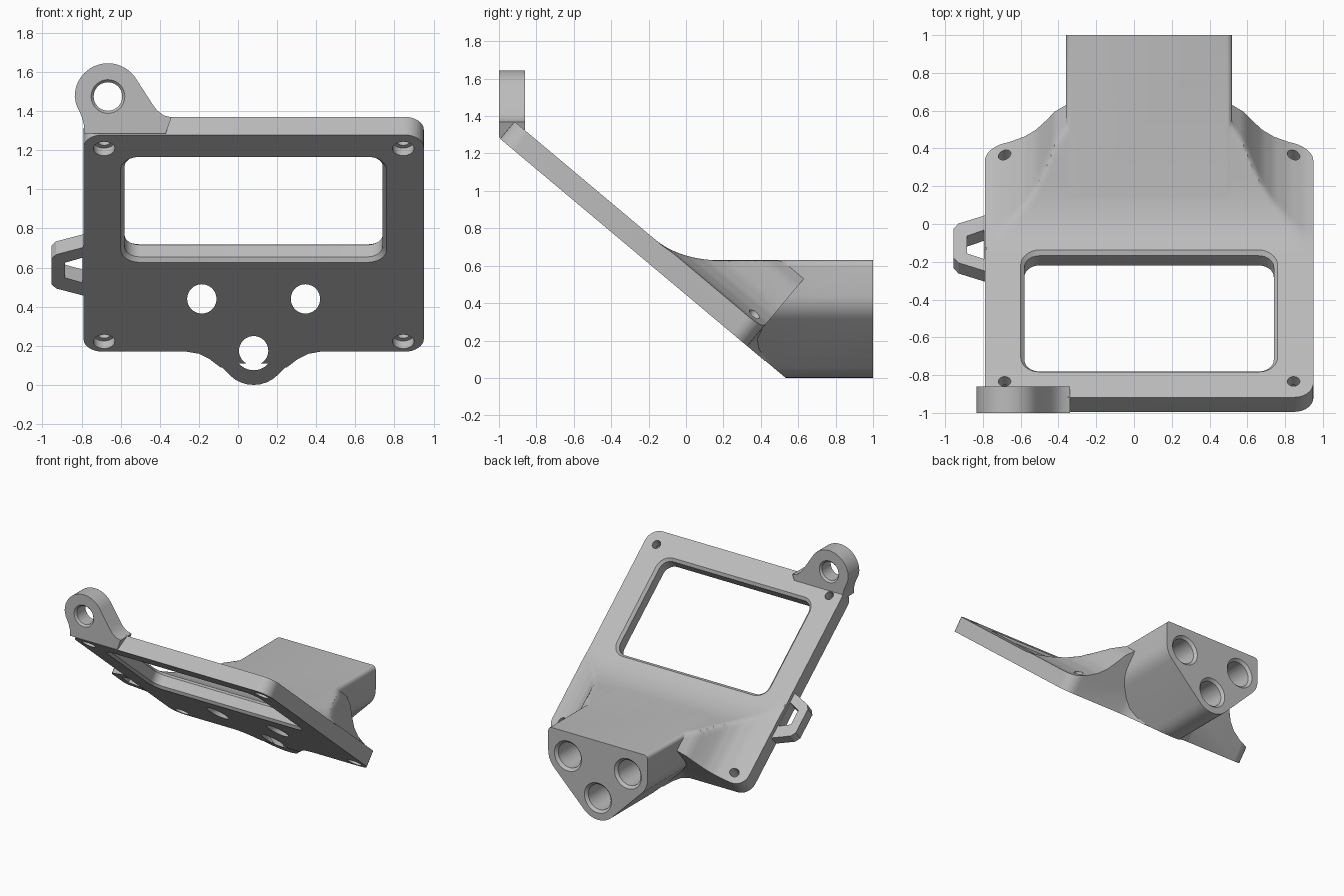
import bpy, bmesh, math

if "Cube" in bpy.data.objects:
    bpy.data.objects.remove(bpy.data.objects["Cube"], do_unlink=True)

grey = bpy.data.materials.new("light_grey")
grey.use_nodes = True
colour = (0.5, 0.5, 0.5, 1)
grey.diffuse_color = colour
grey.node_tree.nodes["Principled BSDF"].inputs["Base Color"].default_value = colour

TILT = math.radians(40)
S, C = math.sin(TILT), math.cos(TILT)
MID = 0.08      # plate centre in x
THICK = 0.12    # plate thickness


def tilted(x, v, h):
    """Plate frame: x across, v up the slope, h out of the upper face."""
    return (x, 0.53 - C * v + S * h, S * v + C * h)


def upright(x, z, y):
    return (x, y, z)


def arc(cx, cy, r, start, end, n=8):
    angles = [math.radians(start + (end - start) * i / n) for i in range(n + 1)]
    return [(cx + r * math.cos(a), cy + r * math.sin(a)) for a in angles]


def circle(cx, cy, r, n=40):
    return arc(cx, cy, r, 0, 360, n)[:-1]


def rounded_rect(x0, x1, y0, y1, r):
    return (arc(x0 + r, y0 + r, r, 180, 270) + arc(x1 - r, y0 + r, r, 270, 360)
            + arc(x1 - r, y1 - r, r, 0, 90) + arc(x0 + r, y1 - r, r, 90, 180))


def loft(name, rings):
    """Closed solid through rings of 3D points."""
    bm = bmesh.new()
    rows = [[bm.verts.new(p) for p in ring] for ring in rings]
    for a, b in zip(rows, rows[1:]):
        for i in range(len(a)):
            j = (i + 1) % len(a)
            bm.faces.new((a[i], a[j], b[j], b[i]))
    bm.faces.new(rows[0])
    bm.faces.new(rows[-1])
    bmesh.ops.recalc_face_normals(bm, faces=bm.faces)
    mesh = bpy.data.meshes.new(name)
    bm.to_mesh(mesh)
    bm.free()
    mesh.materials.append(grey)
    obj = bpy.data.objects.new(name, mesh)
    bpy.context.collection.objects.link(obj)
    return obj


def prism(name, outline, frame, low, high):
    return loft(name, [[frame(x, y, h) for x, y in outline] for h in (low, high)])


def lathe(name, cx, cy, frame, profile):
    return loft(name, [[frame(x, y, h) for x, y in circle(cx, cy, r)] for r, h in profile])


def combine(target, tool, operation):
    mod = target.modifiers.new(tool.name, "BOOLEAN")
    mod.operation, mod.solver, mod.object = operation, "EXACT", tool
    bpy.context.view_layer.objects.active = target
    bpy.ops.object.modifier_apply(modifier=mod.name)
    bpy.data.objects.remove(tool, do_unlink=True)


# Upper surface: flat plate rising into the housing with flared shoulders
FLARE = [(-0.02, 0.7), (0, 0.47), (0.06, 0.415), (0.11, 0.335), (0.16, 0.265),
         (0.22, 0.21), (0.3, 0.165), (0.38, 0.135), (0.46, THICK)]


def flare(d):
    if d <= FLARE[0][0]:
        return FLARE[0][1]
    for (a, p), (b, q) in zip(FLARE, FLARE[1:]):
        if d <= b:
            return p + (q - p) * (d - a) / (b - a)
    return THICK


def height(x, v):
    top, k = (0.628 - S * v) / C, 0.15
    top = max(top, THICK) + max(k - abs(top - THICK), 0) ** 2 / (4 * k)
    side, k = flare(abs(x - MID) - 0.44), 0.02
    soft = max(k - abs(top - side), 0) ** 2 / (4 * k)
    return max(THICK, min(top, side) - soft)


columns = [-0.92 + 0.02 * i for i in range(101)]
levels = [0.05 + 0.02 * i for i in range(54)] + [2.2]
surface = loft("shoulder_surface", [
    [tilted(x, v, height(x, v)) for x in columns]
    + [tilted(columns[-1], v, -0.05), tilted(columns[0], v, -0.05)] for v in levels])

# Plate outline with small fillets running into the housing nose
nose = [(0.25, 0.264), (0.31, 0.25), (0.25 + 0.02, 0.2), (0.17, 0.14)]
nose = [(0.34, 0.264), (0.28, 0.248), (0.225, 0.205), (0.17, 0.14)]
outline = (arc(-0.69, 0.364, 0.1, 180, 270)
           + [(MID - d, v) for d, v in nose] + [(MID + d, v) for d, v in reversed(nose)]
           + arc(0.85, 0.364, 0.1, 270, 360) + arc(0.85, 1.89, 0.1, 0, 90)
           + arc(-0.69, 1.89, 0.1, 90, 180))
plate = prism("sensor_bracket", outline, tilted, 0, 0.9)
combine(plate, surface, "INTERSECT")

# Housing: rounded triangular section, its front cut along the plate's slope
section = (arc(-0.185, 0.44, 0.175, 180, 225) + arc(MID, 0.175, 0.175, 225, 315)
           + arc(0.345, 0.44, 0.175, 315, 360) + arc(0.49, 0.6, 0.03, 0, 90, 4)
           + arc(-0.33, 0.6, 0.03, 90, 180, 4))
housing = loft("housing", [[(x, 0.533 - z * C / S, z) for x, z in section],
                           [(x, 1, z) for x, z in section]])
combine(plate, housing, "UNION")

# Upright mounting ear
ear_outline = ([(-0.788, 1.285), (-0.37, 1.285), (-0.34, 1.368), (-0.38, 1.378),
                (-0.415, 1.405), (-0.44, 1.44)]
               + arc(-0.665, 1.475, 0.17, 30, 180, 24)
               + [(-0.828, 1.435), (-0.8, 1.375), (-0.788, 1.33)])
combine(plate, prism("ear", ear_outline, upright, -1, -0.86), "UNION")

# Side lug
lug_outline = [(-0.77, 0.7), (-0.93, 0.765), (-0.955, 0.8), (-0.955, 1.0),
               (-0.93, 1.035), (-0.77, 1.1)]
combine(plate, prism("lug", lug_outline, tilted, 0.002, 0.09), "UNION")

# Openings
window = loft("window_cutter", [
    [tilted(x, v, h) for x, v in
     rounded_rect(-0.58 - g, 0.74 + g, 0.995 - g, 1.795 + g, 0.08 + g)]
    for g, h in ((0.03, -0.01), (0, 0.02), (0, 0.1), (0.03, 0.13))])
cutters = [window]
lug_hole = [(-0.885, 0.85), (-0.795, 0.81), (-0.795, 1.01), (-0.885, 0.97)]
cutters.append(prism("lug_cutter", lug_hole, tilted, -0.1, 0.2))
cutters.append(lathe("ear_cutter", -0.665, 1.475, upright, [
    (0.095, -1.01), (0.073, -0.985), (0.073, -0.875), (0.095, -0.85)]))
for x in (-0.685, 0.845):
    for v in (0.345, 1.88):
        cutters.append(lathe("screw_cutter", x, v, tilted, [
            (0.055, -0.02), (0.055, 0.05), (0.033, 0.05), (0.033, 0.5)]))
for x, z in ((-0.185, 0.44), (0.345, 0.44), (MID, 0.175)):
    cutters.append(lathe("bore_cutter", x, z, upright, [
        (0.075, -0.5), (0.075, 0.4), (0.1, 0.4), (0.1, 0.98), (0.125, 1.005)]))
for cutter in cutters:
    combine(plate, cutter, "DIFFERENCE")

bpy.ops.object.select_all(action="DESELECT")
plate.select_set(True)
bpy.context.view_layer.objects.active = plate
bpy.ops.object.shade_smooth_by_angle(angle=math.radians(30))
